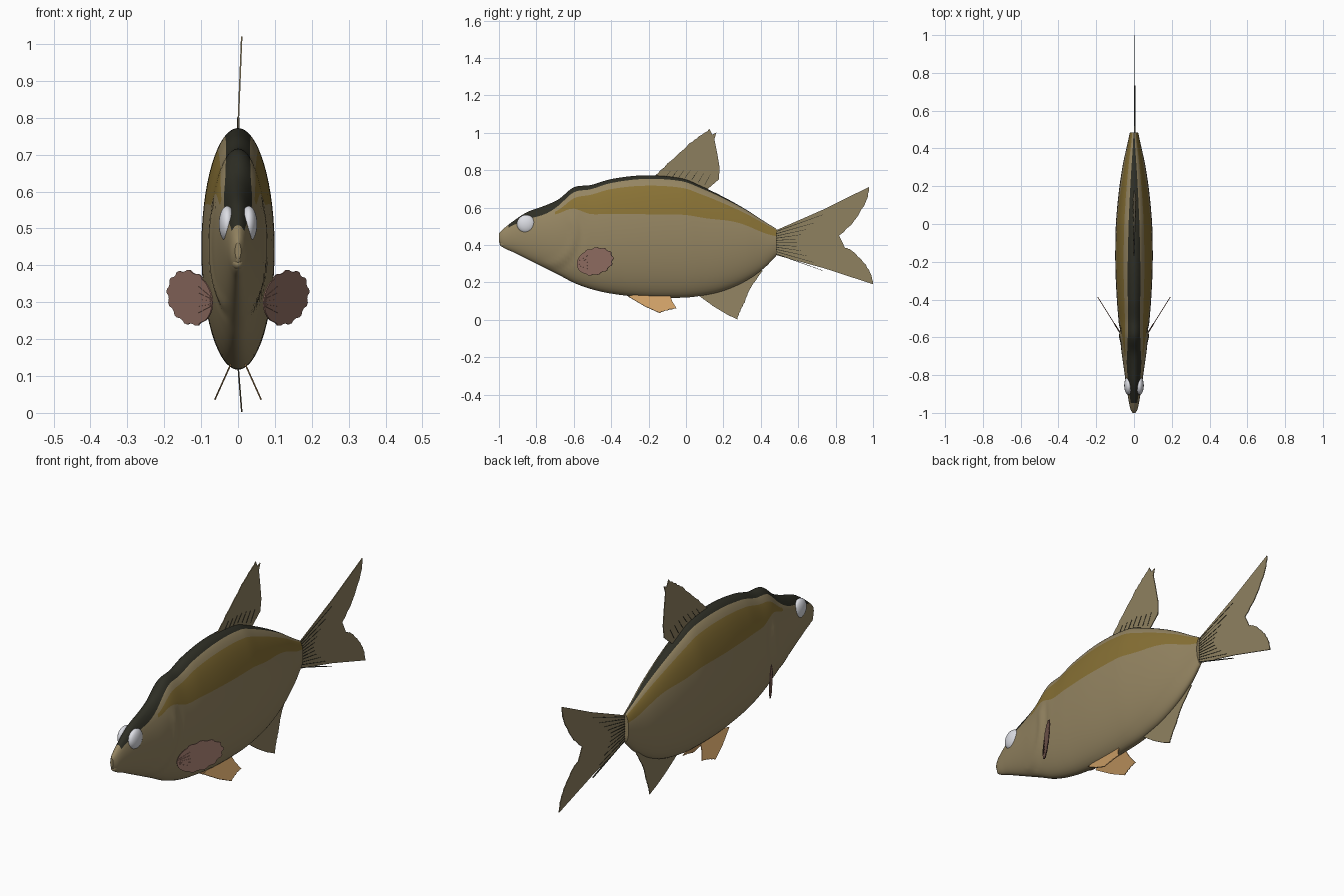
import bpy, bmesh, math
from mathutils import Vector

if "Cube" in bpy.data.objects:
    bpy.data.objects.remove(bpy.data.objects["Cube"])


def material(name, rgb):
    m = bpy.data.materials.new(name)
    m.diffuse_color = (*rgb, 1)
    m.use_nodes = True
    m.node_tree.nodes["Principled BSDF"].inputs["Base Color"].default_value = m.diffuse_color
    return m


TAN = material("olive tan", (0.30, 0.235, 0.122))
GOLD = material("golden stripe", (0.25, 0.168, 0.036))
DARK = material("dark back", (0.027, 0.027, 0.018))
WHITE = material("eye white", (0.72, 0.73, 0.78))
PINK = material("dull pink", (0.29, 0.16, 0.125))
ORANGE = material("soft orange", (0.60, 0.34, 0.13))
FIN = material("fin tan", (0.275, 0.22, 0.118))


def finish(bm, name, mats, smooth=False):
    bmesh.ops.recalc_face_normals(bm, faces=bm.faces[:])
    me = bpy.data.meshes.new(name)
    bm.to_mesh(me)
    bm.free()
    ob = bpy.data.objects.new(name, me)
    bpy.context.collection.objects.link(ob)
    for m in mats:
        me.materials.append(m)
    if smooth:
        bpy.ops.object.select_all(action='DESELECT')
        ob.select_set(True)
        bpy.context.view_layer.objects.active = ob
        bpy.ops.object.shade_smooth_by_angle(angle=math.radians(45))
    return ob


def sample(table, y):
    """Smooth interpolation of table rows keyed by their first value."""
    n = len(table)
    i = max(k for k in range(n - 1) if table[k][0] <= y + 1e-9 or k == 0)
    a, b = table[i], table[i + 1]
    p, q = table[max(i - 1, 0)], table[min(i + 2, n - 1)]
    h = b[0] - a[0]
    t = min(max((y - a[0]) / h, 0), 1)
    out = []
    for c in range(1, len(a)):
        ma = (b[c] - p[c]) / (b[0] - p[0]) * h
        mb = (q[c] - a[c]) / (q[0] - a[0]) * h
        out.append((2*t**3 - 3*t*t + 1) * a[c] + (t**3 - 2*t*t + t) * ma
                   + (3*t*t - 2*t**3) * b[c] + (t**3 - t*t) * mb)
    return out


# Body stations: y, top, bottom, half width
BODY = [(-1.0, .462, .415, .008), (-.98, .483, .388, .019), (-.92, .53, .36, .031),
        (-.85, .575, .325, .042), (-.75, .612, .275, .056), (-.68, .645, .24, .066),
        (-.60, .708, .198, .074), (-.51, .72, .165, .082), (-.40, .752, .14, .091),
        (-.22, .772, .12, .099), (-.02, .755, .118, .097), (.08, .715, .128, .090),
        (.20, .657, .155, .077), (.32, .59, .208, .058), (.42, .525, .278, .036),
        (.485, .485, .345, .022)]
# Colour band edges: y, then angle from the ridge to dark, stripe top, stripe bottom
BANDS = [(-1.0, .6, .8, 1.0), (-.92, .75, .85, 1.0), (-.85, .8, .9, 1.0),
         (-.75, .75, .82, .88), (-.65, .52, .74, .92), (-.5, .40, .62, 1.12),
         (-.2, .34, .59, 1.2), (.1, .28, .55, 1.12), (.3, .22, .5, .98), (.485, .12, .42, 1.1)]


def make_body():
    bm = bmesh.new()
    rings, ys = [], []
    count = 100
    rows = (4, 3, 6, 17)
    for k in range(count + 1):
        y = -1 + 1.485 * (k / count) ** 1.12
        ys.append(y)
        top, bot, w = sample(BODY, y)
        edges = [0] + sample(BANDS, y) + [math.pi]
        angles = [edges[b] + (edges[b + 1] - edges[b]) * j / rows[b]
                  for b in range(4) for j in range(rows[b])] + [math.pi]
        half = []
        for a in angles:
            z = (top + bot) / 2 + (top - bot) / 2 * math.cos(a)
            x = w * math.sin(a)
            # Raised gill cover edge and a swelling round the eye
            d = math.hypot(y + .76, (z - .47) * .9)
            if y > -.76 and z < .56 and a < 2.7:
                x += .005 * math.exp(-((d - .165) / .018) ** 2) * math.sin(a)
                x -= .004 * math.exp(-((d - .205) / .016) ** 2) * math.sin(a)
            half.append((x, z))
        ring = [(x, z) for x, z in half] + [(-x, z) for x, z in half[-2:0:-1]]
        rings.append([bm.verts.new((x, y, z)) for x, z in ring])
    n, h = len(rings[0]), sum(rows)
    for k in range(count):
        for i in range(n):
            f = bm.faces.new((rings[k][i], rings[k][(i + 1) % n],
                              rings[k + 1][(i + 1) % n], rings[k + 1][i]))
            row = i if i < h else n - 1 - i
            if row < 4 and ys[k] > -.955:
                f.material_index = 2
            elif 7 <= row < 13 and ys[k] > -.71:
                f.material_index = 1
    bm.faces.new(rings[0])
    bm.faces.new(rings[-1])
    finish(bm, "body", [TAN, GOLD, DARK], True)


def ellipsoid(name, centre, radii, mat):
    bm = bmesh.new()
    bmesh.ops.create_uvsphere(bm, u_segments=24, v_segments=14, radius=1)
    for v in bm.verts:
        v.co = Vector(c + r * p for c, r, p in zip(centre, radii, v.co))
    finish(bm, name, [mat], True)


def ragged(points, amount=.006, steps=4):
    """Subdivide an open edge with small saw teeth."""
    out = []
    for i in range(len(points) - 1):
        a, b = Vector(points[i]), Vector(points[i + 1])
        d = (b - a).normalized()
        side = Vector((-d.y, d.x))
        for j in range(steps):
            off = amount * (0, -1, -.3, -.8)[j % 4]
            out.append(tuple(a.lerp(b, j / steps) - side * off))
    return out + [points[-1]]


def sheet(name, outline, place, mat, thick=.004):
    """Thin fin from a 2D outline; place maps the outline into space."""
    bm = bmesh.new()
    f = bm.faces.new([bm.verts.new(place(*p)) for p in outline])
    f.normal_update()
    nrm = f.normal.copy()
    for v in bm.verts:
        v.co -= nrm * thick / 2
    ext = bmesh.ops.extrude_face_region(bm, geom=[f], use_keep_orig=True)
    for v in ext["geom"]:
        if isinstance(v, bmesh.types.BMVert):
            v.co += nrm * thick
    bmesh.ops.triangulate(bm, faces=bm.faces[:])
    finish(bm, name, [mat])


def ray(name, a, b, place, mat=DARK, width=.004, thick=.007):
    """Slim tapering fin ray."""
    a, b = Vector(a), Vector(b)
    d = (b - a).normalized() * width / 2
    s = Vector((-d.y, d.x))
    sheet(name, [tuple(a + s), tuple(a - s), tuple(b - s * .4), tuple(b + s * .4)],
          place, mat, thick)


make_body()
ellipsoid("lower_lip", (0, -.972, .405), (.016, .024, .017), TAN)
for s, side in ((1, "right"), (-1, "left")):
    ellipsoid("eye_" + side, (s * .029, -.855, .512), (.023, .049, .049), WHITE)

# Dorsal fin, leaning very slightly
dorsal = lambda y, z: ((z - .77) * .04, y, z)
edge = ragged([(.125, 1.02), (.07, .982), (.02, .945), (-.10, .835), (-.174, .765)], .004)
sheet("dorsal_fin", edge + [(-.15, .70), (.07, .66), (.175, .75), (.18, .81),
      (.165, .90), (.152, .965), (.162, 1.0), (.14, .99)], dorsal, FIN)
for i in range(7):
    y = -.11 + i * .035
    ray("dorsal_ray", (y, .76 - max(0, i - 3) * .013),
        (y + .03, .80 - max(0, i - 3) * .008), dorsal, width=.003)

# Anal fin
anal = lambda y, z: ((.13 - z) * .08, y, z)
edge = ragged([(.275, .002), (.29, .045), (.315, .095), (.34, .16), (.41, .262)], .003)
sheet("anal_fin", [(.06, .135), (.15, .07), (.22, .028)] + edge
      + [(.36, .30), (.15, .20)], anal, FIN)

# Tail fin with dark rays at its root
tail = lambda y, z: (.004 * math.sin(1), y, z)
edge = ragged([(.978, .71), (.965, .64), (.90, .53), (.818, .45)], .005)
edge += ragged([(.85, .385), (.885, .37), (.95, .305), (.985, .25), (1.0, .19)], .004)
sheet("tail_fin", [(.46, .47), (.485, .48), (.74, .592)] + edge
      + [(.74, .275), (.485, .345), (.46, .35)], tail, FIN)
for i in range(11):
    t = i / 5 - 1
    length = .11 + .14 * abs(t) ** 2
    z0 = .412 + .06 * t
    ray("tail_ray", (.483, z0), (.483 + length, z0 + length * .36 * t), tail)


# Paired fins: scalloped pectoral fans and pelvic fins
def fan(n=52):
    pts = []
    for i in range(n):
        a = 2 * math.pi * i / n
        r = 1 + (.05 * (1 if i % 4 < 2 else -.4) if math.cos(a) > -.6 else 0)
        c = math.cos(a)
        pts.append((.5 + .49 * r * c, .071 * r * math.sin(a) + .014 * c))
    return pts


for s, side in ((1, "right"), (-1, "left")):
    pectoral = lambda u, v, s=s: (s * (.068 + .122 * u), -.585 + .195 * u, .312 + v)
    sheet("pectoral_fin_" + side, fan(), pectoral, PINK)
    for i in range(5):
        t = i / 2 - 1
        ray("pectoral_ray_" + side, (.04, .012 * t - .01), (.3, .035 * t - .005),
            pectoral, PINK, .004, .007)
    pelvic = lambda y, z, s=s: (s * (.025 + (.12 - z) * .45), y, z)
    edge = ragged([(-.14, .036), (-.10, .05), (-.05, .06)], .004)
    sheet("pelvic_fin_" + side, [(-.31, .125), (-.22, .072)] + edge
          + [(-.075, .10), (-.09, .145), (-.2, .15)], pelvic, ORANGE)
